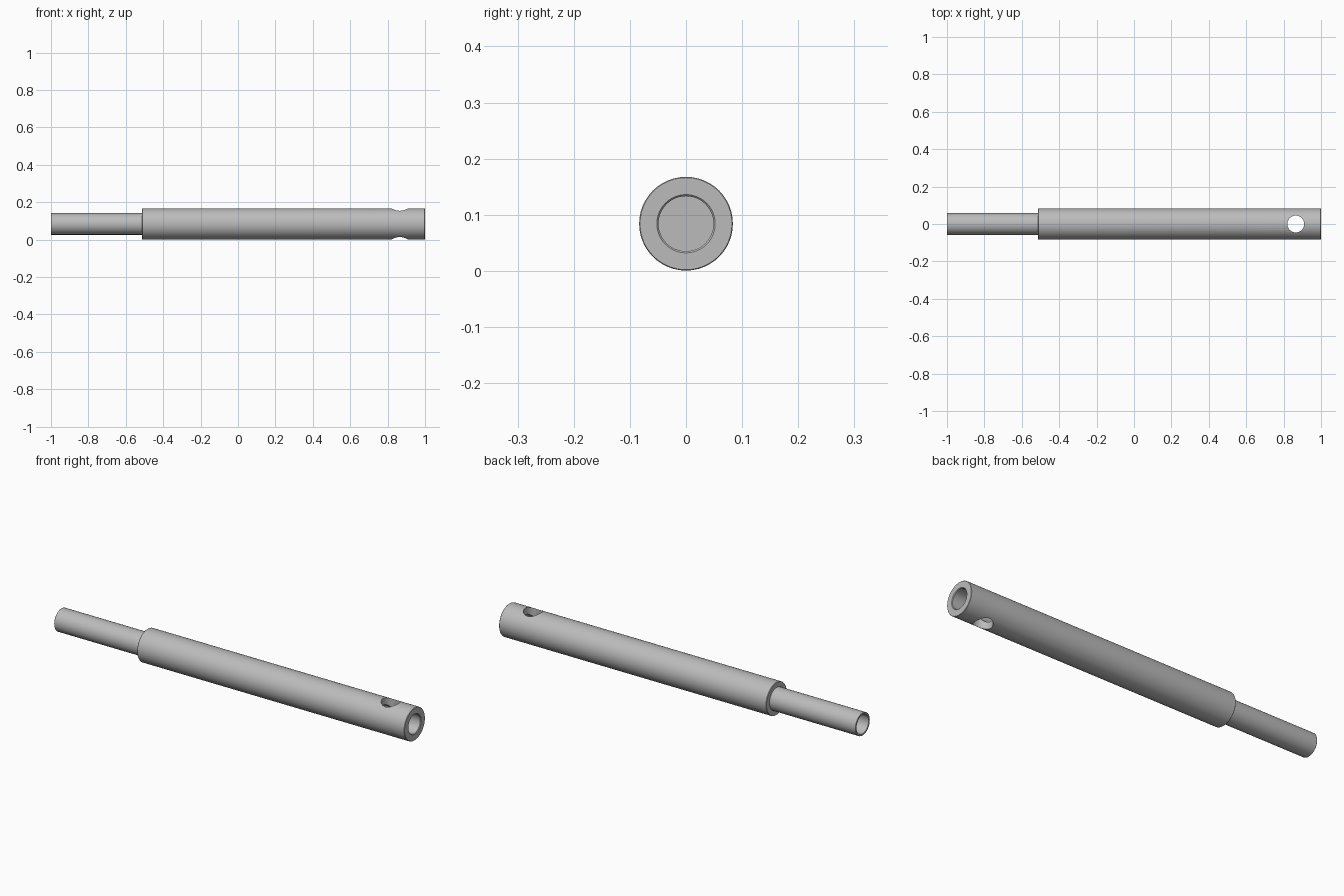
import bpy, bmesh, math
from mathutils import Matrix, Vector

cube = bpy.data.objects.get("Cube")
if cube:
    bpy.data.objects.remove(cube, do_unlink=True)

AXIS_Z = 0.084
SIDES = 48

metal = bpy.data.materials.new("grey metal")
metal.use_nodes = True
metal.diffuse_color = (0.5, 0.5, 0.5, 1)
metal.node_tree.nodes["Principled BSDF"].inputs["Base Color"].default_value = (0.5, 0.5, 0.5, 1)


def lathe(name, profile):
    """Revolve (x, radius) points around the x axis into a closed solid."""
    bm = bmesh.new()
    verts = [bm.verts.new((x, 0, r)) for x, r in profile]
    edges = [bm.edges.new(pair) for pair in zip(verts, verts[1:])]
    bmesh.ops.spin(bm, geom=verts + edges, cent=(0, 0, 0), axis=(1, 0, 0),
                   angle=math.tau, steps=SIDES, use_merge=True)
    bmesh.ops.remove_doubles(bm, verts=bm.verts[:], dist=1e-5)
    bmesh.ops.recalc_face_normals(bm, faces=bm.faces[:])
    bmesh.ops.translate(bm, verts=bm.verts[:], vec=Vector((0, 0, AXIS_Z)))
    mesh = bpy.data.meshes.new(name)
    bm.to_mesh(mesh)
    bm.free()
    obj = bpy.data.objects.new(name, mesh)
    bpy.context.collection.objects.link(obj)
    mesh.materials.append(metal)
    return obj


def smooth(obj):
    bpy.ops.object.select_all(action='DESELECT')
    obj.select_set(True)
    bpy.context.view_layer.objects.active = obj
    bpy.ops.object.shade_smooth_by_angle(angle=math.radians(30))


# Wide sleeve with a chamfered blind bore in its right end
sleeve = lathe("sleeve", [
    (-0.513, 0), (-0.513, 0.082), (-0.511, 0.0835), (0.998, 0.0835),
    (1, 0.082), (1, 0.052), (0.997, 0.049), (0.3, 0.049), (0.3, 0)])

# Narrow hollow stem, seated slightly inside the sleeve
stem = lathe("stem", [
    (-0.5, 0), (-0.5, 0.058), (-0.999, 0.058), (-1, 0.057),
    (-1, 0.050), (-0.999, 0.049), (-0.53, 0.049), (-0.53, 0)])

# Vertical cross-pin hole through the sleeve
bm = bmesh.new()
bmesh.ops.create_cone(bm, cap_ends=True, segments=SIDES, radius1=0.045, radius2=0.045,
                      depth=0.4, matrix=Matrix.Translation((0.865, 0, AXIS_Z)))
mesh = bpy.data.meshes.new("pin_hole_cutter")
bm.to_mesh(mesh)
bm.free()
mesh.materials.append(metal)
cutter = bpy.data.objects.new("pin_hole_cutter", mesh)
bpy.context.collection.objects.link(cutter)

cut = sleeve.modifiers.new("pin_hole", 'BOOLEAN')
cut.operation = 'DIFFERENCE'
cut.solver = 'EXACT'
cut.object = cutter
bpy.context.view_layer.objects.active = sleeve
bpy.ops.object.modifier_apply(modifier=cut.name)
bpy.data.objects.remove(cutter, do_unlink=True)

for part in (sleeve, stem):
    smooth(part)
